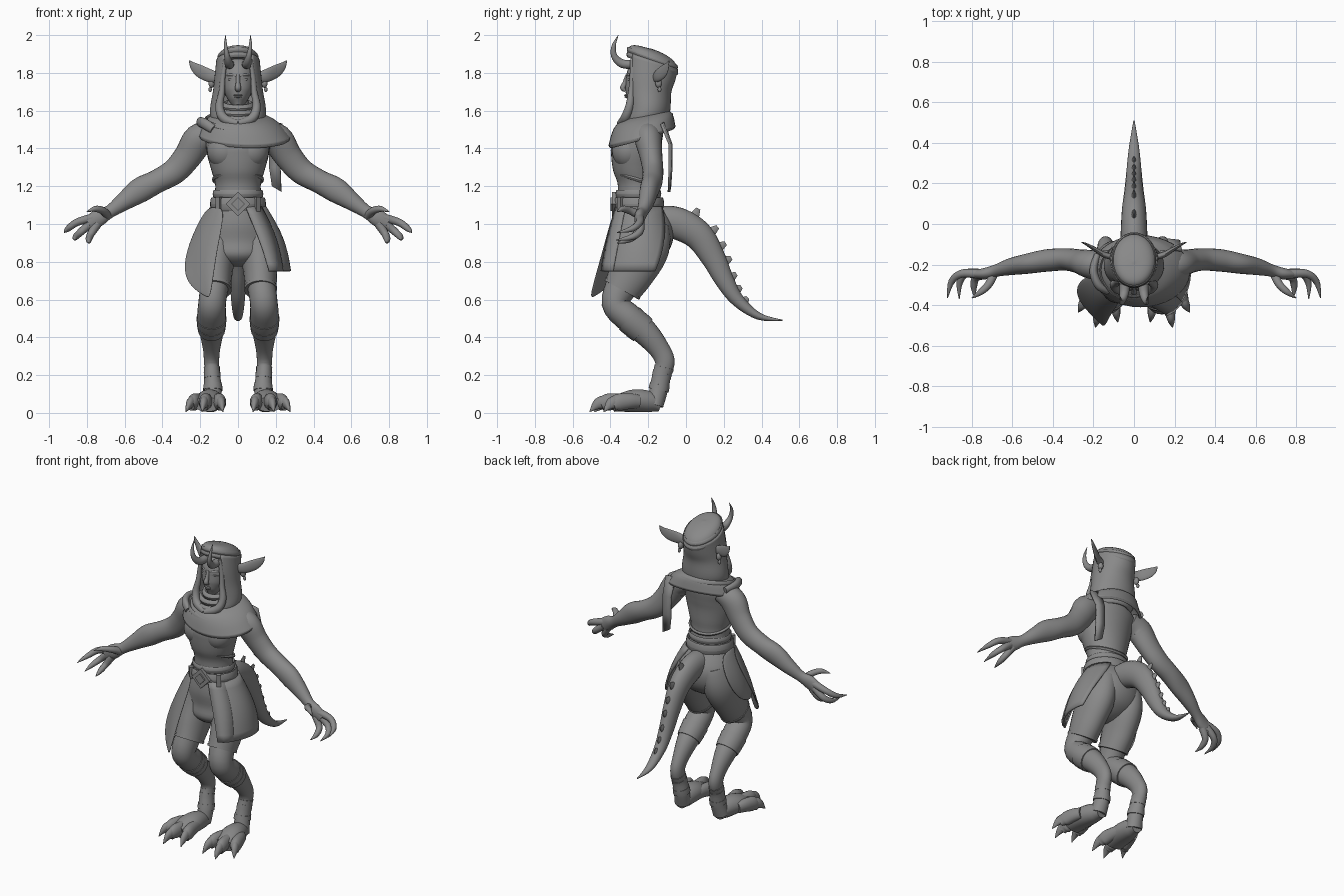
import bpy, bmesh, math
from mathutils import Vector, Matrix

grey = bpy.data.materials.new("dark_grey")
grey.diffuse_color = (.25, .25, .25, 1)

def finish(name, bm, mirror=False, solid=0, sub=0, sharp=50):
    bmesh.ops.recalc_face_normals(bm, faces=bm.faces)
    me = bpy.data.meshes.new(name)
    bm.to_mesh(me)
    bm.free()
    me.materials.append(grey)
    for p in me.polygons:
        p.use_smooth = True
    me.set_sharp_from_angle(angle=math.radians(sharp))
    ob = bpy.data.objects.new(name, me)
    bpy.context.collection.objects.link(ob)
    if solid:
        m = ob.modifiers.new("thick", 'SOLIDIFY')
        m.thickness, m.offset = solid, 0
    if sub:
        ob.modifiers.new("smooth", 'SUBSURF').levels = sub
        ob.modifiers["smooth"].render_levels = sub
    if mirror:
        ob.modifiers.new("mirror", 'MIRROR').use_mirror_merge = False
    return ob

def skin(name, rows, closed=True, cap=True, **kw):
    """Bridge rows of points into a surface."""
    bm = bmesh.new()
    vs = [[bm.verts.new(p) for p in r] for r in rows]
    n = len(rows[0])
    for a, b in zip(vs, vs[1:]):
        for i in range(n if closed else n - 1):
            j = (i + 1) % n
            bm.faces.new((a[i], a[j], b[j], b[i]))
    if closed and cap:
        bm.faces.new(vs[0])
        bm.faces.new(vs[-1])
    return finish(name, bm, **kw)

def spline(p, t):
    i = max(0, min(int(t), len(p) - 2))
    f = t - i
    q = [p[max(0, min(k, len(p) - 1))] for k in (i - 1, i, i + 1, i + 2)]
    return [.5 * (2 * b + (c - a) * f + (2 * a - 5 * b + 4 * c - d) * f * f
                  + (3 * b - a - 3 * c + d) * f ** 3) for a, b, c, d in zip(*q)]

def tube(name, pts, ref=(1, 0, 0), span=None, grow=0, n=18, steps=5, **kw):
    """Swept ellipse; points are x, y, z, radius along ref, other radius."""
    a, b = span or (0, len(pts) - 1)
    k = max(2, round((b - a) * steps))
    rows = []
    for s in range(k + 1):
        t = a + (b - a) * s / k
        x, y, z, ru, rv = spline(pts, t)
        e = .02
        d = (Vector(spline(pts, min(t + e, len(pts) - 1))[:3])
             - Vector(spline(pts, max(t - e, 0))[:3])).normalized()
        u = Vector(ref)
        u = (u - d * u.dot(d)).normalized()
        v = d.cross(u)
        ru, rv = max(ru, .001) + grow, max(rv, .001) + grow
        rows.append([Vector((x, y, z)) + u * ru * math.cos(w) + v * rv * math.sin(w)
                     for w in (2 * math.pi * i / n for i in range(n))])
    return skin(name, rows, **kw)

def loft(name, rings, arc=(0, 360), n=36, steps=4, **kw):
    """Stacked ellipses: cx, cy, z, rx, ry, x slope, y slope."""
    full = arc[1] - arc[0] == 360
    angs = [math.radians(arc[0] + (arc[1] - arc[0]) * i / (n if full else n - 1)) for i in range(n)]
    rows = []
    for s in range((len(rings) - 1) * steps + 1):
        cx, cy, z, rx, ry, sx, sy = spline([(*r, 0, 0)[:7] for r in rings], s / steps)
        rows.append([(cx + rx * math.cos(a), cy + ry * math.sin(a),
                      z + sx * math.cos(a) + sy * math.sin(a)) for a in angs])
    return skin(name, rows, closed=full, **kw)

def hoop(name, cx, cy, z, rx, ry, sx, sy, r, h):
    """Rolled band around the body."""
    prof = [(r * math.cos(a), h * math.sin(a)) for a in (math.pi * i / 4 for i in range(9))]
    loft(name, [(cx, cy, z + b, rx + a, ry + a, sx, sy) for a, b in prof], steps=1, cap=False)

def blob(name, loc, size, rot=(0, 0, 0), box=False, mirror=False):
    bm = bmesh.new()
    if box:
        bmesh.ops.create_cube(bm, size=2)
    else:
        bmesh.ops.create_uvsphere(bm, u_segments=24, v_segments=14, radius=1)
    R = Matrix.Rotation(rot[2], 4, 'Z') @ Matrix.Rotation(rot[1], 4, 'Y') @ Matrix.Rotation(rot[0], 4, 'X')
    bm.transform(Matrix.Translation(loc) @ R @ Matrix.Diagonal((*size, 1)))
    return finish(name, bm, mirror=mirror)

# torso with vest, pelvis
loft("torso", [(0, -.25, 1.06, .135, .12), (0, -.255, 1.2, .12, .105), (0, -.265, 1.28, .14, .12),
               (0, -.268, 1.36, .162, .128), (0, -.262, 1.42, .17, .132), (0, -.235, 1.5, .17, .115),
               (0, -.22, 1.57, .08, .08), (0, -.21, 1.66, .055, .06)])
blob("vest_front", (.07, -.305, 1.39), (.095, .088, .1), mirror=True)
hoop("vest_hem", 0, -.258, 1.235, .13, .112, 0, -.035, .008, .01)
hoop("waist_sash", 0, -.252, 1.16, .128, .115, 0, 0, .006, .02)
hoop("belt", 0, -.25, 1.105, .14, .126, 0, 0, .008, .036)
blob("buckle", (0, -.38, 1.105), (.046, .012, .046), (0, math.pi / 4, 0), box=True)
blob("buckle_stud", (0, -.393, 1.105), (.025, .008, .025), (0, math.pi / 4, 0), box=True)
blob("belt_loop", (.1, -.345, 1.105), (.014, .014, .038), (0, 0, .7), box=True, mirror=True)
loft("pelvis", [(0, -.25, 1.1, .135, .12), (0, -.225, 1.0, .178, .155), (0, -.22, .91, .19, .15),
                (0, -.24, .84, .17, .135), (0, -.25, .795, .1, .085), (0, -.25, .775, .03, .03)])

# skirt panel on one side, long flap on the other
lerp = lambda a, b, t: a + (b - a) * t
rows = []
for s in range(9):
    t = s / 8
    rx, ry = lerp(.145, .275, t) + .025 * math.sin(math.pi * t), lerp(.13, .262, t)
    a0, a1 = lerp(-65, -48, t), lerp(60, 17, t)
    rows.append([(rx * math.cos(a), -.24 + ry * math.sin(a), lerp(1.09, .75, t))
                 for a in (math.radians(lerp(a0, a1, i / 12)) for i in range(13))])
skin("skirt_panel", rows, closed=False, solid=.012)
skin("skirt_border", [[Vector(r[0]) + Vector((-.02, -.014, 0)), Vector(r[1]) + Vector((-.004, -.013, 0)),
                       Vector(r[3]) + Vector((.004, -.008, 0))] for r in rows], closed=False, solid=.008)
skin("skirt_flap", [[(-.055, -.38, 1.1), (-.13, -.335, 1.1), (-.17, -.23, 1.09)],
                    [(-.11, -.44, .86), (-.21, -.4, .86), (-.285, -.27, .86)],
                    [(-.145, -.515, .6), (-.16, -.5, .595), (-.295, -.37, .69)]],
     closed=False, solid=.016, sub=3)
skin("skirt_side_flap", [[(-.11, -.34, 1.1), (-.155, -.25, 1.1), (-.13, -.16, 1.09)],
                         [(-.2, -.36, .92), (-.24, -.25, .92), (-.2, -.13, .93)],
                         [(-.21, -.41, .75), (-.25, -.31, .75), (-.225, -.24, .78)]],
     closed=False, solid=.012, sub=2)

# shorts and digitigrade legs
shorts = [(.085, -.215, 1.0, .08, .125), (.105, -.225, .88, .1, .138), (.118, -.285, .75, .09, .122),
          (.12, -.34, .65, .082, .1)]
tube("shorts", shorts, n=24, mirror=True)
tube("shorts_hem", shorts, span=(2.8, 3), grow=.004, n=24, mirror=True)
leg = [(.122, -.33, .69, .075, .09), (.137, -.375, .58, .073, .072), (.14, -.3, .5, .076, .076),
       (.14, -.21, .42, .062, .068), (.14, -.14, .335, .045, .055), (.14, -.112, .27, .04, .052),
       (.137, -.128, .2, .038, .045), (.133, -.145, .12, .046, .048), (.14, -.165, .04, .05, .045)]
tube("leg", leg, mirror=True, n=24)
for i, (a, b) in enumerate([(2.0, 2.4), (2.4, 2.8), (5.4, 5.8), (5.8, 6.2), (6.2, 6.6), (6.6, 7.0)]):
    tube("leg_wrap_%d" % i, leg, span=(a, b), grow=.004 + .002 * (i % 2), steps=9, n=24, mirror=True)

# clawed feet
tube("foot", [(.138, -.135, .04, .035, .035), (.142, -.19, .058, .055, .056), (.152, -.28, .064, .072, .06),
              (.165, -.385, .045, .07, .04)], mirror=True)
for i, (bx, mx, my, tx, ty) in enumerate([(.115, .095, -.39, .08, -.485), (.16, .175, -.42, .19, -.51),
                                          (.2, .235, -.36, .275, -.435)]):
    tube("toe_%d" % i, [(bx, -.25, .06, .03, .035), ((bx + mx) / 2, my + .06, .062, .034, .042),
                        (mx, my, .055, .033, .045), (mx + (tx - mx) * .4, my - .03, .038, .022, .03)], mirror=True)
    tube("toe_claw_%d" % i, [(mx, my, .06, .024, .036), ((mx + tx) / 2, (my + ty) / 2, .048, .021, .03),
                             (tx, ty, .006, .002, .002)], mirror=True, n=12)

# tail with a row of spines
tail = [(0, -.16, 1.02, .07, .075), (0, -.05, 1.005, .066, .085), (0, .065, .94, .06, .078),
        (0, .145, .82, .05, .064), (0, .205, .7, .043, .05), (0, .275, .595, .036, .035),
        (0, .385, .512, .024, .019), (0, .51, .49, .003, .003)]
tube("tail", tail, n=24)
for i, t in enumerate((1.5, 2.2, 2.75, 3.3, 4.0, 4.6, 5.2)):
    c, d = spline(tail, t), Vector(spline(tail, t + .05)[:3]) - Vector(spline(tail, t)[:3])
    out = Vector((0, -d.z, d.y)).normalized()
    p, q = Vector(c[:3]) + out * (c[4] - .015), Vector(c[:3]) + out * (c[4] + .034 - .003 * i)
    tube("tail_spine_%d" % i, [(*p, .014, .03), (*q, .003, .012)], n=10, steps=3)

# arms and hands
arm = [(.13, -.205, 1.48, .07, .06), (.205, -.2, 1.45, .072, .082), (.265, -.185, 1.36, .06, .074),
       (.335, -.175, 1.28, .055, .068), (.43, -.18, 1.225, .055, .062), (.52, -.195, 1.178, .05, .066),
       (.605, -.21, 1.118, .042, .048), (.68, -.23, 1.065, .03, .034), (.735, -.245, 1.035, .028, .045),
       (.79, -.248, 1.0, .02, .04)]
tube("arm", arm, (0, 1, 0), n=24, mirror=True)
for i, f in enumerate([[(.76, -.247, 1.035), (.85, -.245, 1.01), (.9, -.285, .975), (.92, -.365, .955)],
                       [(.77, -.243, 1.01), (.83, -.245, .96), (.86, -.29, .93), (.862, -.37, .915)],
                       [(.745, -.25, 1.0), (.78, -.265, .945), (.79, -.31, .915), (.785, -.365, .9)],
                       [(.69, -.24, 1.045), (.715, -.295, 1.07), (.755, -.335, 1.08), (.8, -.365, 1.065)]]):
    tube("finger_%d" % i, [(*p, r, r) for p, r in zip(f, (.024, .02, .016, .002))], (.5, .5, .7),
         n=12, mirror=True)

# head and face
blob("skull", (0, -.205, 1.765), (.092, .114, .125))
tube("jaw", [(0, -.24, 1.76, .083, .078), (0, -.245, 1.7, .073, .077), (0, -.259, 1.65, .046, .06),
             (0, -.272, 1.62, .022, .03)], n=24)
tube("nose", [(0, -.31, 1.79, .01, .01), (0, -.323, 1.745, .012, .014), (0, -.335, 1.72, .016, .014),
              (0, -.32, 1.705, .013, .008)], n=12)
blob("eye", (.036, -.297, 1.765), (.017, .013, .008), mirror=True)
tube("brow", [(.012, -.309, 1.785, .006, .008), (.04, -.3, 1.79, .007, .008), (.068, -.275, 1.785, .004, .004)],
     (0, 0, 1), n=10, mirror=True)
blob("upper_lip", (0, -.319, 1.682), (.023, .008, .005))
blob("lower_lip", (0, -.317, 1.673), (.019, .009, .005))
tube("horn", [(.045, -.28, 1.845, .026, .024), (.048, -.34, 1.85, .023, .023), (.058, -.38, 1.89, .015, .017),
              (.066, -.382, 1.945, .009, .011), (.066, -.358, 2.0, .001, .001)], mirror=True)
tube("ear", [(.1, -.165, 1.775, .025, .015), (.15, -.15, 1.785, .034, .014), (.2, -.12, 1.808, .034, .01),
             (.235, -.1, 1.835, .022, .006), (.258, -.09, 1.865, .002, .002)], (0, 0, 1), mirror=True)
blob("ear_lobe", (.14, -.145, 1.745), (.016, .018, .024), mirror=True)
blob("earring", (.147, -.14, 1.712), (.009, .01, .014), mirror=True)

# hood draping around the face, headband, cap
loft("hood", [(0, -.177, 1.865, .108, .128, 0, -.043), (0, -.192, 1.78, .117, .128, 0, -.02),
              (0, -.2, 1.7, .126, .116), (0, -.2, 1.62, .14, .112, 0, .005), (0, -.208, 1.565, .138, .115, 0, .02),
              (0, -.21, 1.51, .11, .1)], arc=(-52, 232), solid=.014)
tube("hood_edge", [(.066, -.285, 1.87, .012, .01), (.08, -.285, 1.78, .014, .012), (.086, -.29, 1.7, .017, .016),
                   (.098, -.3, 1.62, .022, .022), (.075, -.322, 1.56, .025, .025), (0, -.342, 1.53, .025, .022)],
     (.7, .7, .1), mirror=True)
loft("cap", [(0, -.178, 1.845, .108, .128, 0, -.046), (0, -.178, 1.88, .106, .13, 0, -.045),
             (0, -.182, 1.908, .088, .108, 0, -.036), (0, -.19, 1.925, .055, .065, 0, -.02),
             (0, -.192, 1.93, .004, .004)])
for i in range(2):
    hoop("headband_%d" % i, 0, -.178, 1.85 + .026 * i, .108 - .004 * i, .131 - .002 * i, 0, -.047, .006, .015)

# cowl folds and shoulder shawl
for i in range(3):
    hoop("cowl_fold_%d" % i, 0, -.218 - .007 * i, 1.625 - .03 * i, .072 + .016 * i, .078 + .014 * i, 0, .015, .016, .02)
loft("shawl", [(0, -.215, 1.575, .1, .1, 0, .02), (0, -.22, 1.565, .135, .125, 0, .03),
               (.01, -.225, 1.545, .172, .145, 0, .035), (.022, -.23, 1.515, .205, .158, -.005, .045),
               (.033, -.233, 1.462, .238, .17, -.008, .05)],
     cap=False, solid=.016)
hoop("shawl_edge", .033, -.233, 1.465, .236, .168, -.008, .05, .007, .012)
hoop("shawl_fold", .015, -.227, 1.53, .185, .15, -.015, .04, .01, .02)
tube("shawl_knot", [(-.13, -.33, 1.5, .025, .02), (-.175, -.3, 1.53, .028, .022), (-.2, -.23, 1.54, .026, .02),
                    (-.18, -.15, 1.53, .02, .016)], (0, 0, 1))
skin("shawl_tail", [[(.16, -.12, 1.54), (.235, -.13, 1.53)], [(.165, -.078, 1.42), (.225, -.085, 1.42)],
                    [(.165, -.078, 1.3), (.225, -.085, 1.3)], [(.18, -.085, 1.2), (.23, -.09, 1.17)]],
     closed=False, solid=.014)
